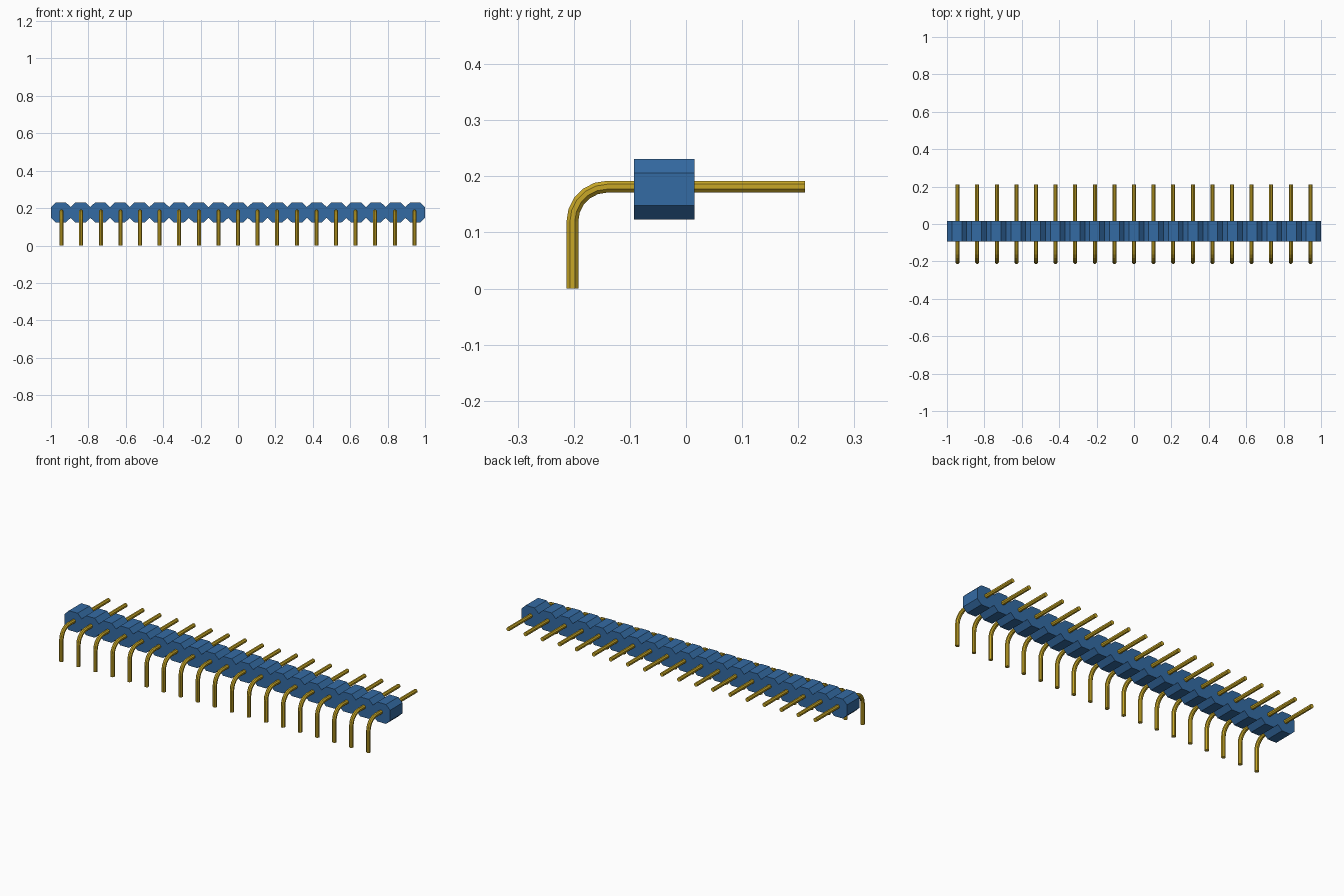
import bpy
import bmesh
from math import cos, sin, pi
from mathutils import Vector

cube = bpy.data.objects.get("Cube")
if cube:
    bpy.data.objects.remove(cube, do_unlink=True)

COUNT = 19
CELL = 2 / COUNT
PIN_PITCH = 0.1048
PIN_Z = 0.1815


def material(name, colour):
    mat = bpy.data.materials.new(name)
    mat.use_nodes = True
    mat.diffuse_color = colour
    mat.node_tree.nodes["Principled BSDF"].inputs["Base Color"].default_value = colour
    return mat


def loft(name, rings, mat):
    """Skin a list of equal-sized point rings and cap both ends."""
    bm = bmesh.new()
    loops = [[bm.verts.new(p) for p in ring] for ring in rings]
    for a, b in zip(loops, loops[1:]):
        for i in range(len(a)):
            j = (i + 1) % len(a)
            bm.faces.new((a[i], a[j], b[j], b[i]))
    bm.faces.new(loops[0])
    bm.faces.new(loops[-1])
    bmesh.ops.recalc_face_normals(bm, faces=bm.faces)
    mesh = bpy.data.meshes.new(name)
    bm.to_mesh(mesh)
    bm.free()
    mesh.materials.append(mat)
    obj = bpy.data.objects.new(name, mesh)
    bpy.context.collection.objects.link(obj)
    return obj


blue = material("blue plastic", (0.034, 0.147, 0.37, 1))
gold = material("gold metal", (0.58, 0.39, 0.02, 1))

# Housing: a bar whose height dips at every joint between cells
CHAMFER, TALL, LOW = 0.026, 0.054, 0.029
FRONT, BACK, MID_Z = -0.093, 0.015, 0.1767
stations = []
for i in range(COUNT):
    x = -1 + i * CELL
    stations += [(x, LOW), (x + CHAMFER, TALL), (x + CELL - CHAMFER, TALL)]
stations.append((1, LOW))
loft("housing", [[(x, FRONT, MID_Z - h), (x, BACK, MID_Z - h),
                  (x, BACK, MID_Z + h), (x, FRONT, MID_Z + h)]
                 for x, h in stations], blue)

# Pin: eight-sided wire, bent from vertical leg to horizontal tail
APOTHEM, SIDES, BEND, STEPS = 0.0105, 8, 0.062, 5
LEG_Y, TAIL_Y = -0.2025, 0.2125


def pin_ring(y, z, angle):
    """Octagon across the wire; angle 0 is vertical wire, 90 degrees horizontal."""
    r = APOTHEM / cos(pi / SIDES)
    across = Vector((0, -cos(angle), sin(angle)))
    ring = []
    for k in range(SIDES):
        t = (k + 0.5) * 2 * pi / SIDES
        ring.append(Vector((r * cos(t), y, z)) + across * (r * sin(t)))
    return ring


rings = [pin_ring(LEG_Y, 0, 0)]
for s in range(STEPS + 1):
    a = s / STEPS * pi / 2
    rings.append(pin_ring(LEG_Y + BEND - BEND * cos(a), PIN_Z - BEND + BEND * sin(a), a))
rings.append(pin_ring(TAIL_Y, PIN_Z, pi / 2))
first = loft("pin_01", rings, gold)

# Repeat the pin along the row, centred on the housing
for i in range(COUNT):
    pin = first
    if i:
        pin = bpy.data.objects.new(f"pin_{i + 1:02d}", first.data)
        bpy.context.collection.objects.link(pin)
    pin.location.x = (i - (COUNT - 1) / 2) * PIN_PITCH
